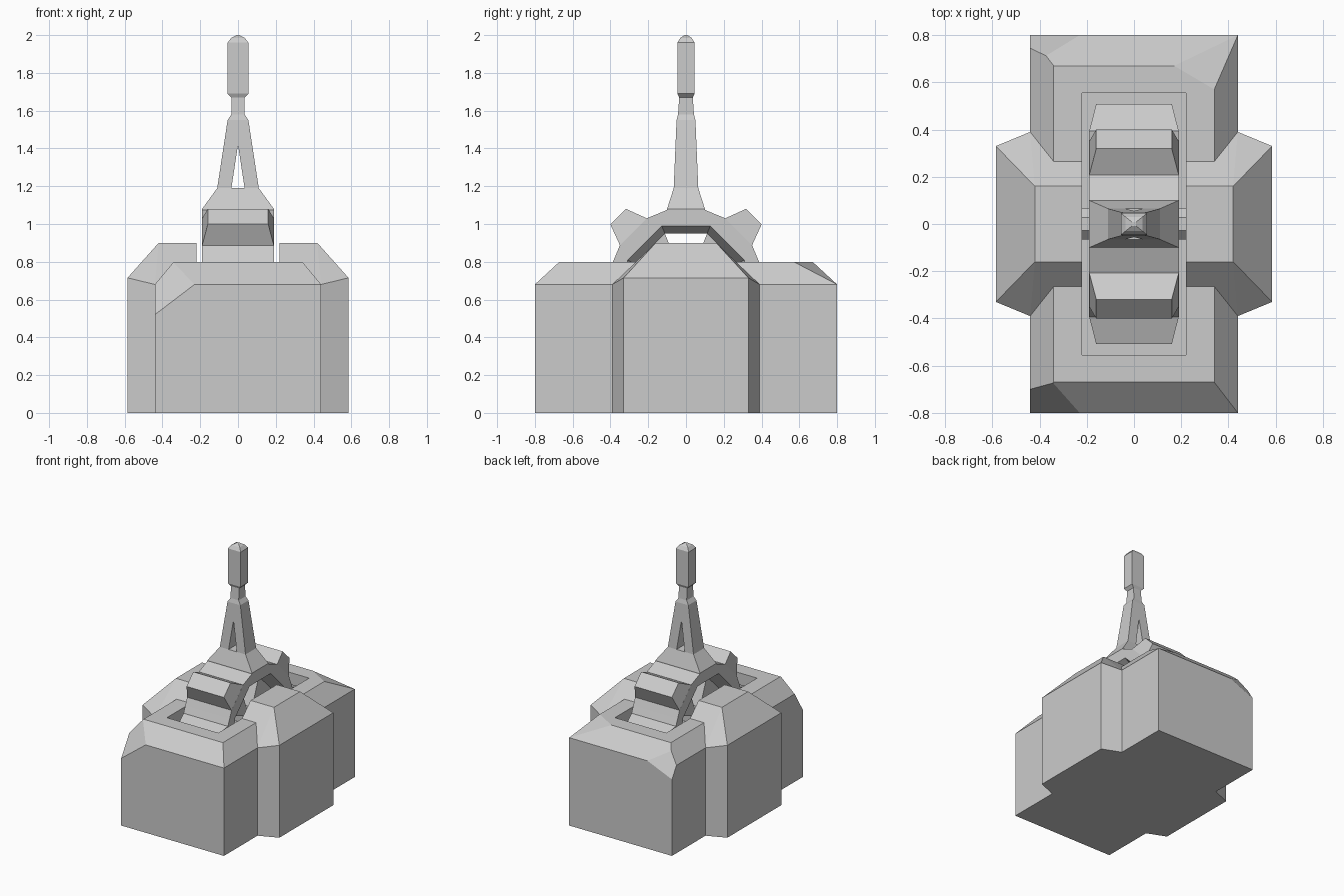
import bpy
import bmesh
from math import sin, cos, radians
from mathutils import Vector

old = bpy.data.objects.get("Cube")
if old:
    bpy.data.objects.remove(old, do_unlink=True)

GREY = (0.6, 0.6, 0.6, 1)
mat = bpy.data.materials.new("plain grey")
mat.use_nodes = True
mat.diffuse_color = GREY
mat.node_tree.nodes["Principled BSDF"].inputs["Base Color"].default_value = GREY


def finish(name, bm):
    bmesh.ops.recalc_face_normals(bm, faces=bm.faces)
    mesh = bpy.data.meshes.new(name)
    bm.to_mesh(mesh)
    bm.free()
    mesh.materials.append(mat)
    obj = bpy.data.objects.new(name, mesh)
    bpy.context.collection.objects.link(obj)
    return obj


def hull(bm, points):
    """Add a convex solid around the points."""
    verts = [bm.verts.new(p) for p in points]
    bmesh.ops.convex_hull(bm, input=verts)
    bmesh.ops.dissolve_limit(bm, angle_limit=radians(1), verts=bm.verts, edges=bm.edges)


def rect(x, y, z):
    return [(-x, -y, z), (x, -y, z), (x, y, z), (-x, y, z)]


def loft(bm, rings, closed=False):
    """Join matching rings with quads, capping the ends unless closed."""
    rows = [[bm.verts.new(p) for p in ring] for ring in rings]
    n = len(rows[0])
    pairs = list(zip(rows, rows[1:] + rows[:1])) if closed else list(zip(rows, rows[1:]))
    for a, b in pairs:
        for i in range(n):
            j = (i + 1) % n
            bm.faces.new((a[i], a[j], b[j], b[i]))
    if not closed:
        bm.faces.new(rows[0])
        bm.faces.new(rows[-1])


def chip(bm, a, b, c):
    """Slice off an upper corner with the plane through three points."""
    a, b, c = Vector(a), Vector(b), Vector(c)
    normal = (b - a).cross(c - a)
    if normal.z < 0:
        normal = -normal
    bmesh.ops.bisect_plane(bm, geom=bm.verts[:] + bm.edges[:] + bm.faces[:],
                           plane_co=a, plane_no=normal, clear_outer=True)
    bmesh.ops.holes_fill(bm, edges=[e for e in bm.edges if e.is_boundary])


def boolean(target, other, operation):
    mod = target.modifiers.new(operation.lower(), 'BOOLEAN')
    mod.operation, mod.object, mod.solver = operation, other, 'EXACT'
    bpy.context.view_layer.objects.active = target
    bpy.ops.object.modifier_apply(modifier=mod.name)
    bpy.data.objects.remove(other, do_unlink=True)


# Base block with chamfered top and chipped corners
bm = bmesh.new()
hull(bm, rect(.44, .8, 0) + rect(.44, .8, .68) + rect(.34, .67, .8))
chip(bm, (-.44, -.8, .52), (-.23, -.8, .68), (-.44, -.7, .68))
chip(bm, (-.23, .8, .68), (-.44, .745, .68), (-.36, .71, .77))
chip(bm, (.34, .57, .8), (.17, .67, .8), (.44, .8, .68))
base = finish("base_block", bm)

# Raised cheeks on both sides
bm = bmesh.new()
hull(bm, rect(.585, .33, 0) + rect(.44, .39, 0) + rect(.585, .33, .715)
     + rect(.44, .39, .68) + rect(.42, .16, .9))
boolean(base, finish("side_cheeks", bm), 'UNION')

# Slot for the wheel
bm = bmesh.new()
loft(bm, [rect(.22, .555, .14), rect(.22, .555, 1.2)])
boolean(base, finish("slot_cutter", bm), 'DIFFERENCE')

# Toothed wheel
HUB_Z = .68
HALF = .19
APOTHEM = .31


def polar(x, r, degrees):
    a = radians(degrees)
    return (x, r * cos(a), HUB_Z + r * sin(a))


def rim_ring(x, outer, scale=1):
    ring = []
    for k in range(8):
        for off in (-14.5, 14.5, 22.5):
            if outer:
                r = .407 if off < 20 else .403
            else:
                r = APOTHEM / cos(radians(off)) * scale
            ring.append(polar(x, r, 45 * k + off))
    return ring


bm = bmesh.new()
loft(bm, [rim_ring(-HALF, True), rim_ring(HALF, True), rim_ring(HALF, False),
          rim_ring(.1, False, .87), rim_ring(-.1, False, .87), rim_ring(-HALF, False)],
     closed=True)
wheel = finish("wheel_rim", bm)

# Tapered teeth, leaving the top free for the handle
bm = bmesh.new()
for k in range(8):
    if k == 2:
        continue
    loft(bm, [[polar(s * x, r, 45 * k + t * a) for s, t in ((-1, -1), (1, -1), (1, 1), (-1, 1))]
              for x, r, a in ((HALF, .405, 14.5), (.16, .512, 6.5))])
finish("wheel_teeth", bm)

# Solid wedges between the wheel openings
bm = bmesh.new()
for k in range(45, 360, 90):
    loft(bm, [[polar(x, .01, k), polar(x, .3, k - 22.5), polar(x, .3, k + 22.5)]
              for x in (-.1, .1)])
finish("wheel_spokes", bm)

# Axle
bm = bmesh.new()
loft(bm, [[polar(x, .07, 45 * k + 22.5) for k in range(8)] for x in (-.22, .22)])
finish("axle", bm)

# Lever handle with forked lower part and grip
bm = bmesh.new()
loft(bm, [rect(*s) for s in (
    (.19, .1, 1.07), (.19, .1, 1.08), (.11, .065, 1.19), (.055, .05, 1.55),
    (.035, .042, 1.58), (.035, .036, 1.67), (.055, .046, 1.69),
    (.055, .046, 1.96), (.036, .03, 1.985), (.008, .008, 2.0))])
handle = finish("lever_handle", bm)

bm = bmesh.new()
loft(bm, [[(-.035, y, 1.19), (.035, y, 1.19), (0, y, 1.42)] for y in (-.2, .2)])
boolean(handle, finish("fork_cutter", bm), 'DIFFERENCE')
